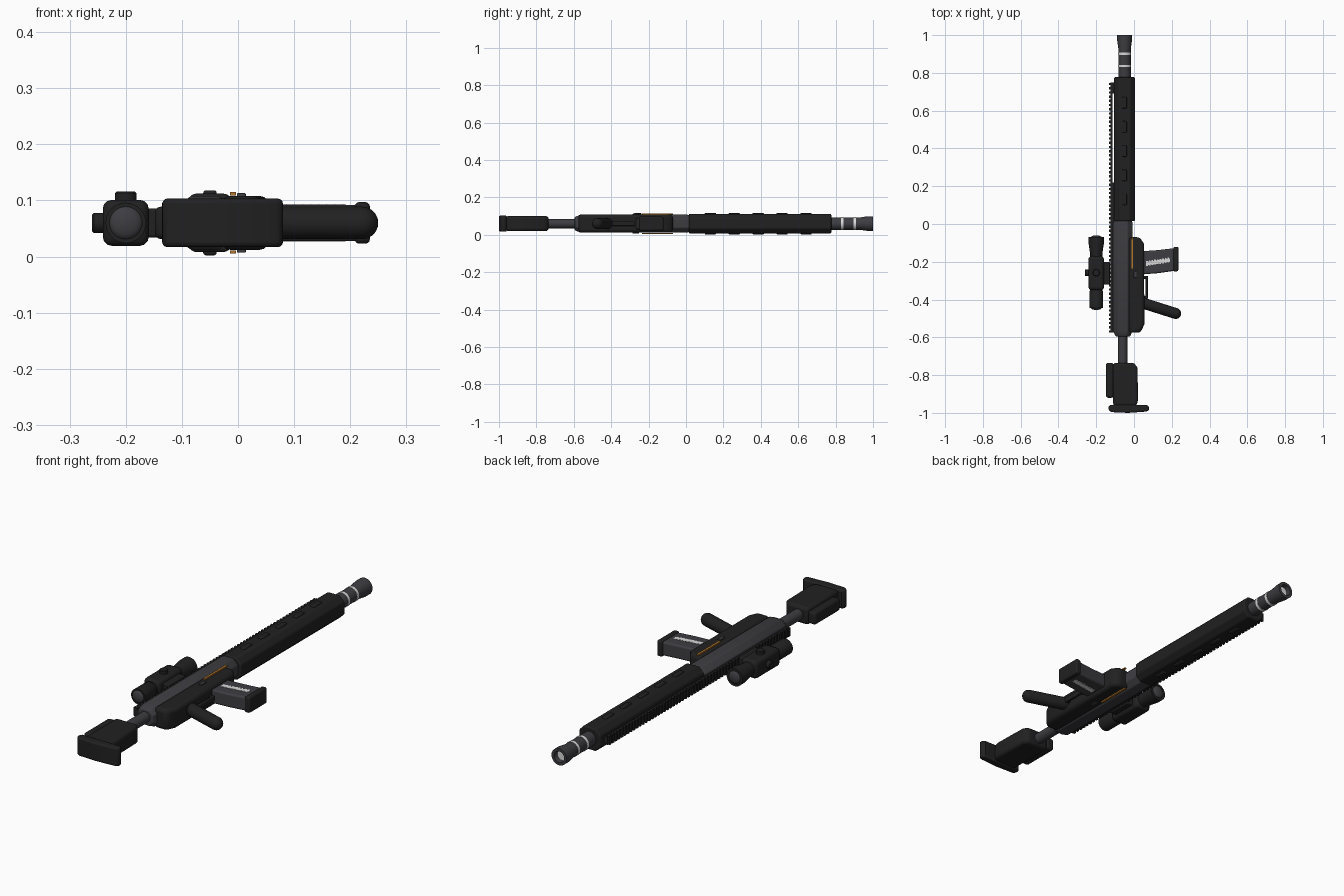
import bpy, bmesh, math
from mathutils import Matrix, Vector

if "Cube" in bpy.data.objects:
    bpy.data.objects.remove(bpy.data.objects["Cube"], do_unlink=True)

ZC = 0.06      # height of the symmetry plane
BORE = -0.05   # x of the barrel axis


def material(name, rgb):
    m = bpy.data.materials.new(name)
    m.use_nodes = True
    col = (*rgb, 1)
    m.diffuse_color = col
    m.node_tree.nodes["Principled BSDF"].inputs["Base Color"].default_value = col
    return m


black = material("matte black", (0.015, 0.015, 0.015))
grey = material("gunmetal grey", (0.047, 0.046, 0.053))
white = material("pale grey", (0.70, 0.70, 0.70))
orange = material("burnt orange", (0.45, 0.18, 0.025))


def finish(name, bm, mat, bevel=0, segs=3):
    bmesh.ops.recalc_face_normals(bm, faces=bm.faces)
    me = bpy.data.meshes.new(name)
    bm.to_mesh(me)
    bm.free()
    ob = bpy.data.objects.new(name, me)
    bpy.context.collection.objects.link(ob)
    me.materials.append(mat)
    if bevel:
        mod = ob.modifiers.new("Bevel", 'BEVEL')
        mod.width = bevel
        mod.segments = segs
        mod.limit_method = 'ANGLE'
        mod.angle_limit = math.radians(40)
    bpy.ops.object.select_all(action='DESELECT')
    ob.select_set(True)
    bpy.context.view_layer.objects.active = ob
    bpy.ops.object.shade_smooth_by_angle(angle=math.radians(35))
    return ob


def add_box(bm, x0, x1, y0, y1, z0, z1):
    mat = Matrix.Translation(((x0 + x1) / 2, (y0 + y1) / 2, (z0 + z1) / 2))
    bmesh.ops.create_cube(bm, size=1, matrix=mat @ Matrix.Diagonal((x1 - x0, y1 - y0, z1 - z0, 1)))


def box(name, x0, x1, y0, y1, half, mat, bevel=0, z=ZC):
    bm = bmesh.new()
    add_box(bm, x0, x1, y0, y1, z - half, z + half)
    return finish(name, bm, mat, bevel)


def prism(name, outline, half, mat, bevel=0, z=ZC):
    """Side outline in x, y given thickness along z."""
    bm = bmesh.new()
    f = bm.faces.new([bm.verts.new((x, y, z - half)) for x, y in outline])
    new = bmesh.ops.extrude_face_region(bm, geom=[f])["geom"]
    bmesh.ops.translate(bm, vec=(0, 0, half * 2), verts=[v for v in new if isinstance(v, bmesh.types.BMVert)])
    return finish(name, bm, mat, bevel)


def lathe(name, profile, x, mat, sides=32, start=(0, 0), axis=(0, 1, 0), z=ZC):
    """Round part: profile of (radius, distance along the axis)."""
    bm = bmesh.new()
    rot = Vector((0, 0, 1)).rotation_difference(Vector(axis)).to_matrix()
    org = Vector((x, start[1], z))
    rings = []
    for r, d in profile:
        ring = []
        for i in range(sides):
            a = math.tau * i / sides
            ring.append(bm.verts.new(org + rot @ Vector((r * math.cos(a), r * math.sin(a), d))))
        rings.append(ring)
    for a, b in zip(rings, rings[1:]):
        for i in range(sides):
            j = (i + 1) % sides
            bm.faces.new((a[i], a[j], b[j], b[i]))
    bm.faces.new(rings[0])
    bm.faces.new(rings[-1])
    return finish(name, bm, mat)


def loft(name, stations, mat, bevel=0):
    """Octagonal body along y: (y, x0, x1, half height, corner cut)."""
    bm = bmesh.new()
    rings = []
    for y, x0, x1, h, c in stations:
        pts = [(x0 + c, -h), (x1 - c, -h), (x1, c - h), (x1, h - c),
               (x1 - c, h), (x0 + c, h), (x0, h - c), (x0, c - h)]
        rings.append([bm.verts.new((x, y, ZC + z)) for x, z in pts])
    for a, b in zip(rings, rings[1:]):
        for i in range(8):
            j = (i + 1) % 8
            bm.faces.new((a[i], a[j], b[j], b[i]))
    bm.faces.new(rings[0])
    bm.faces.new(rings[-1])
    return finish(name, bm, mat, bevel)


def mirrored(make):
    for side, word in ((1, "left"), (-1, "right")):
        make(side, word)


# Barrel, flared muzzle with hollow end, bands
lathe("muzzle", [(0.033, 0.6), (0.033, 0.93), (0.039, 0.97), (0.039, 1.0), (0.026, 1.0), (0.024, 0.975)], BORE, grey)
lathe("bore", [(0.023, 0.97), (0.023, 0.98)], BORE, white)
for y in (0.83, 0.895):
    lathe("muzzle_band", [(0.0345, y), (0.0345, y + 0.013)], BORE, white)

# Handguard with raised side vents
loft("handguard", [(0.015, -0.105, 0.005, 0.052, 0.025), (0.777, -0.105, 0.005, 0.052, 0.025)], black, 0.006)


def vents(side, word):
    for k in range(5):
        y = 0.13 + 0.128 * k
        box("vent_" + word, -0.062, -0.038, y - 0.03, y + 0.03, 0.006, black, 0.005, ZC + side * 0.052)


mirrored(vents)

# Upper receiver
loft("upper_receiver", [(-0.595, -0.098, -0.02, 0.035, 0.018), (-0.565, -0.11, -0.008, 0.048, 0.025),
                        (0.005, -0.11, -0.008, 0.048, 0.025), (0.025, -0.1, -0.012, 0.044, 0.025)], grey, 0.004)

# Lower receiver
prism("lower_receiver", [(-0.03, -0.07), (0.03, -0.07), (0.053, -0.105), (0.055, -0.53),
                         (0.035, -0.575), (-0.03, -0.575)], 0.048, black, 0.016)


def side_trim(side, word):
    box("ejection_strip_" + word, -0.014, -0.004, -0.235, -0.07, 0.003, orange, 0, ZC + side * 0.052)
    box("selector_" + word, -0.002, 0.014, -0.285, -0.25, 0.004, grey, 0.002, ZC + side * 0.049)


mirrored(side_trim)

# Toothed top rail
bm = bmesh.new()
add_box(bm, -0.124, -0.115, -0.575, 0.75, ZC - 0.02, ZC + 0.02)
add_box(bm, -0.116, -0.1, -0.575, 0.22, ZC - 0.014, ZC + 0.014)
add_box(bm, -0.116, -0.1, 0.69, 0.75, ZC - 0.014, ZC + 0.014)
for i in range(60):
    y = -0.575 + i * 0.0222
    add_box(bm, -0.132, -0.123, y, y + 0.012, ZC - 0.02, ZC + 0.02)
finish("top_rail", bm, black)

# Scope with mount, turrets and lenses
SX = -0.2
lathe("scope_tube", [(0.041, -0.07), (0.041, -0.1), (0.032, -0.16), (0.032, -0.352),
                     (0.036, -0.358), (0.036, -0.445)], SX, black)
box("scope_body", SX - 0.041, SX + 0.041, -0.35, -0.17, 0.041, black, 0.016)
box("scope_mount", -0.165, -0.128, -0.32, -0.2, 0.026, black, 0.005)
lathe("side_turret", [(0.018, 0.035), (0.018, 0.057), (0.015, 0.06)], SX, black, 24, (0, -0.258), (-1, 0, 0))
lathe("upper_turret", [(0.019, 0.035), (0.019, 0.053), (0.016, 0.056)], SX, black, 24, (0, -0.258), (0, 0, 1))
dome = [(0.03 * math.cos(a), 0.012 * math.sin(a)) for a in (0, 0.4, 0.8, 1.2, 1.5)]
lathe("front_lens", dome, SX, grey, 32, (0, -0.072))
lathe("rear_lens", dome, SX, grey, 32, (0, -0.443), (0, -1, 0))

# Magazine with base plate and notched witness strips
prism("magazine", [(0.03, -0.145), (0.03, -0.268), (0.13, -0.26), (0.22, -0.247), (0.22, -0.127),
                   (0.13, -0.138)], 0.032, grey, 0.008)
prism("magazine_base", [(0.208, -0.122), (0.208, -0.252), (0.235, -0.25), (0.235, -0.12)], 0.037, black, 0.008)


def witness(side, word):
    bm = bmesh.new()
    for i in range(9):
        x = 0.064 + i * 0.0142
        y = -0.209 + 0.15 * (x - 0.06)
        for x0, x1, w in ((x, x + 0.009, 0.013), (x + 0.009, x + 0.0142, 0.009)):
            z = ZC + side * 0.0325
            add_box(bm, x0, x1, y - w, y + w, z - 0.001, z + 0.001)
    finish("witness_strip_" + word, bm, white)


mirrored(witness)

# Pistol grip, trigger guard, trigger
R = 0.029
cap = [(R * math.cos(a), 0.195 + R * math.sin(a)) for a in (0, 0.3, 0.6, 0.9, 1.2, 1.5)]
lathe("grip", [(R, 0)] + cap, 0.035, black, 24, (0, -0.415), (0.19, -0.06, 0))
box("trigger_guard", 0.062, 0.074, -0.39, -0.275, 0.012, black, 0.003)
box("guard_front", 0.04, 0.074, -0.29, -0.275, 0.012, black, 0.003)
box("guard_rear", 0.04, 0.074, -0.395, -0.38, 0.012, black, 0.003)

# Buffer tube and stock
lathe("buffer_tube", [(0.025, -0.76), (0.025, -0.56)], -0.06, grey)
prism("stock", [(-0.11, -0.735), (0.0, -0.735), (0.018, -0.76), (0.022, -0.93), (0.012, -0.965),
                (-0.11, -0.965)], 0.04, black, 0.014)
box("cheek_rest", -0.148, -0.108, -0.92, -0.735, 0.029, black, 0.011)
prism("butt_pad", [(-0.125, -0.958), (0.068, -0.958), (0.08, -0.968), (0.08, -0.985), (0.066, -0.993),
                   (-0.03, -1.0), (-0.12, -0.996), (-0.135, -0.985), (-0.135, -0.966)], 0.043, black, 0.008)
